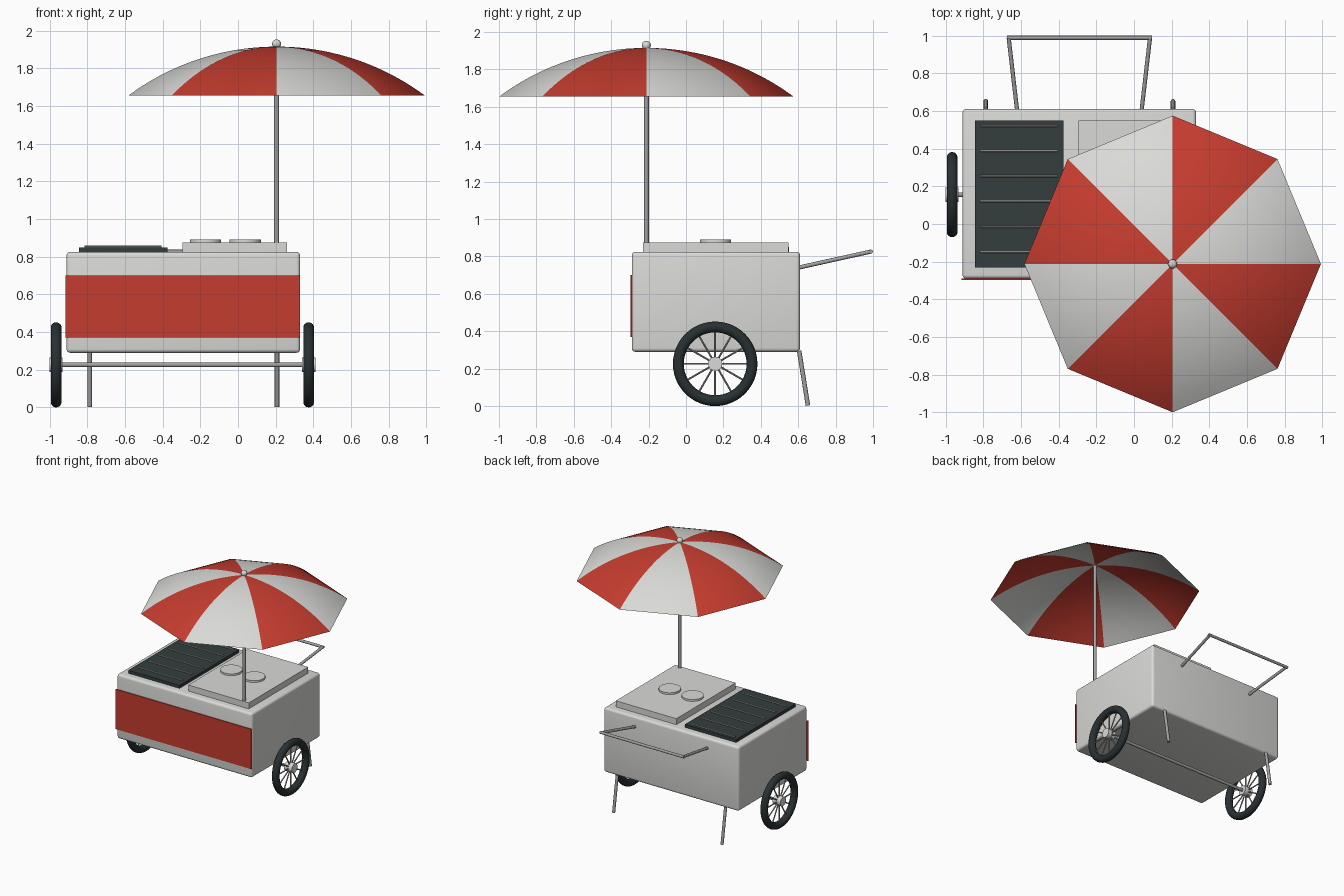
import bpy
import bmesh
from math import sin, cos, pi
from mathutils import Vector

cube = bpy.data.objects.get("Cube")
if cube:
    bpy.data.objects.remove(cube, do_unlink=True)


def material(name, color):
    m = bpy.data.materials.new(name)
    m.use_nodes = True
    m.diffuse_color = (*color, 1)
    m.node_tree.nodes["Principled BSDF"].inputs["Base Color"].default_value = (*color, 1)
    return m


WHITE = material("warm white", (0.70, 0.70, 0.68))
RED = material("red", (0.56, 0.045, 0.028))
STEEL = material("steel", (0.36, 0.36, 0.36))
GRILL = material("charcoal", (0.035, 0.047, 0.048))
RUBBER = material("black rubber", (0.022, 0.030, 0.032))


def finish(bm, name, *mats, smooth=True):
    mesh = bpy.data.meshes.new(name)
    bm.to_mesh(mesh)
    bm.free()
    for m in mats:
        mesh.materials.append(m)
    obj = bpy.data.objects.new(name, mesh)
    bpy.context.collection.objects.link(obj)
    if smooth:
        bpy.ops.object.select_all(action="DESELECT")
        obj.select_set(True)
        bpy.context.view_layer.objects.active = obj
        bpy.ops.object.shade_smooth_by_angle(angle=pi / 6)
    return obj


def box(name, lo, hi, mat, bevel=0):
    bm = bmesh.new()
    bmesh.ops.create_cube(bm, size=1)
    lo, hi = Vector(lo), Vector(hi)
    bmesh.ops.scale(bm, vec=hi - lo, verts=bm.verts)
    bmesh.ops.translate(bm, vec=(lo + hi) / 2, verts=bm.verts)
    if bevel:
        bmesh.ops.bevel(bm, geom=bm.edges[:], offset=bevel, segments=4,
                        profile=0.5, affect="EDGES")
    return finish(bm, name, mat, smooth=bevel > 0)


def add_rod(bm, a, b, r, sides=16):
    a, b = Vector(a), Vector(b)
    verts = bmesh.ops.create_cone(bm, cap_ends=True, segments=sides, radius1=r,
                                  radius2=r, depth=(b - a).length)["verts"]
    turn = (b - a).to_track_quat("Z", "Y").to_matrix()
    bmesh.ops.rotate(bm, cent=(0, 0, 0), matrix=turn, verts=verts)
    bmesh.ops.translate(bm, vec=(a + b) / 2, verts=verts)


def rod(name, a, b, r, mat, sides=16):
    bm = bmesh.new()
    add_rod(bm, a, b, r, sides)
    return finish(bm, name, mat)


# Cart body and front panel
box("cart_body", (-0.91, -0.29, 0.29), (0.33, 0.61, 0.825), WHITE, bevel=0.02)
box("front_panel", (-0.915, -0.298, 0.37), (0.33, -0.289, 0.70), RED)

# Raised lid with two round covers
box("counter_lid", (-0.295, -0.23, 0.82), (0.26, 0.548, 0.875), WHITE)
for side, x in (("right", -0.172), ("left", 0.038)):
    rod(side + "_round_cover", (x, 0.158, 0.87), (x, 0.158, 0.89), 0.083, WHITE, 40)

# Grill plate with bars
box("grill_plate", (-0.845, -0.23, 0.82), (-0.375, 0.55, 0.85), GRILL)
bm = bmesh.new()
for i in range(6):
    y = 0.522 - 0.134 * i
    add_rod(bm, (-0.815, y, 0.853), (-0.405, y, 0.853), 0.006, 8)
finish(bm, "grill_bars", STEEL)

# Push handle and rear legs, mirrored about the cart centre
CX = -0.29
for side, s in (("right", -1), ("left", 1)):
    rod(side + "_handle_arm", (CX + s * 0.33, 0.60, 0.74),
        (CX + s * 0.375, 0.988, 0.826), 0.011, STEEL)
    x = CX + s * 0.497
    rod(side + "_rear_leg", (x, 0.605, 0.295), (x, 0.652, 0.003), 0.012, STEEL)
rod("handle_bar", (CX - 0.385, 0.988, 0.826), (CX + 0.385, 0.988, 0.826), 0.011, STEEL)

# Axle and spoked wheels
WY, WZ = 0.156, 0.226
rod("axle", (-0.985, WY, WZ), (0.395, WY, WZ), 0.012, STEEL)


def wheel(side, x):
    hub = Vector((x, WY, WZ))
    ring, tube = 0.197, 0.029
    bm = bmesh.new()
    rows = []
    for i in range(48):
        a = 2 * pi * i / 48
        out = Vector((0, cos(a), sin(a)))
        rows.append([bm.verts.new(hub + out * (ring + tube * cos(t))
                                  + Vector((tube * sin(t), 0, 0)))
                     for t in (2 * pi * j / 14 for j in range(14))])
    for i, row in enumerate(rows):
        nxt = rows[(i + 1) % len(rows)]
        for j in range(14):
            k = (j + 1) % 14
            bm.faces.new((row[j], nxt[j], nxt[k], row[k]))
    bmesh.ops.recalc_face_normals(bm, faces=bm.faces)
    finish(bm, side + "_tyre", RUBBER)

    bm = bmesh.new()
    for i in range(12):
        a = 2 * pi * i / 12
        add_rod(bm, hub, hub + Vector((0, cos(a), sin(a))) * 0.18, 0.005, 8)
    finish(bm, side + "_spokes", STEEL)
    rod(side + "_hub", hub - Vector((0.035, 0, 0)), hub + Vector((0.035, 0, 0)),
        0.038, WHITE, 24)


wheel("right", -0.965)
wheel("left", 0.375)

# Umbrella pole and finial
UX, UY = 0.205, -0.212
rod("umbrella_pole", (UX, UY, 0.82), (UX, UY, 1.92), 0.013, STEEL)
bm = bmesh.new()
bmesh.ops.create_uvsphere(bm, u_segments=20, v_segments=12, radius=0.024)
bmesh.ops.translate(bm, vec=(UX, UY, 1.929), verts=bm.verts)
finish(bm, "umbrella_finial", WHITE)

# Eight-sided domed canopy with alternating gores
bm = bmesh.new()
RINGS, RADIUS, RISE = 14, 0.787, 0.26
curve = (RADIUS ** 2 + RISE ** 2) / (2 * RISE)
top = bm.verts.new((UX, UY, 1.915))
rings = []
for k in range(1, RINGS + 1):
    r = RADIUS * k / RINGS
    z = 1.915 - curve + (curve ** 2 - r ** 2) ** 0.5
    rings.append([bm.verts.new((UX + r * cos(i * pi / 4), UY + r * sin(i * pi / 4), z))
                  for i in range(8)])
for i in range(8):
    j = (i + 1) % 8
    gore = [bm.faces.new((top, rings[0][i], rings[0][j]))]
    for a, b in zip(rings, rings[1:]):
        gore.append(bm.faces.new((a[i], b[i], b[j], a[j])))
    for f in gore:
        f.material_index = i % 2
finish(bm, "umbrella_canopy", WHITE, RED)
